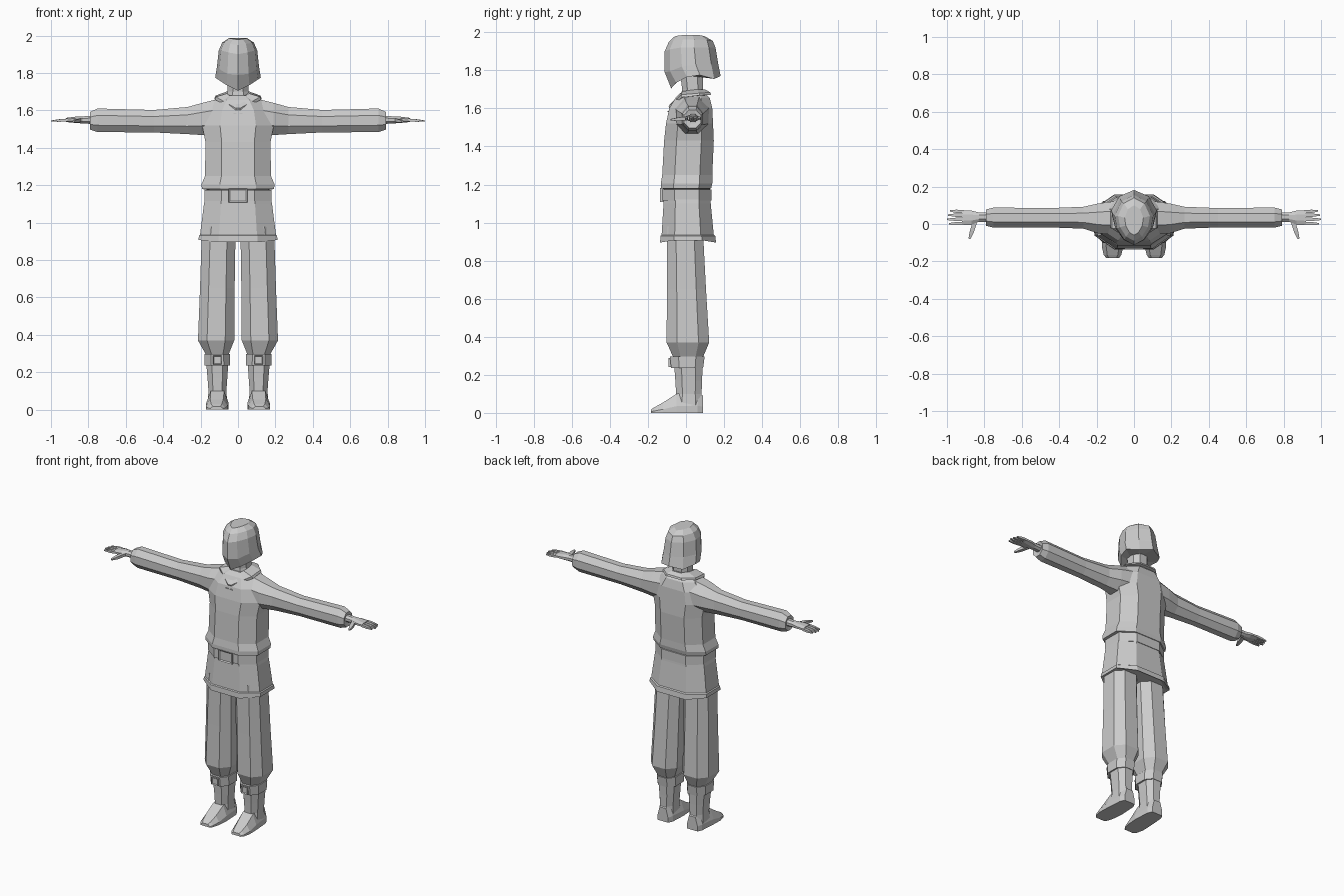
import bpy, bmesh
from mathutils import Vector

cloth = bpy.data.materials.new("plain grey")
cloth.diffuse_color = (0.6, 0.6, 0.6, 1)


def finish(name, bm):
    bmesh.ops.recalc_face_normals(bm, faces=bm.faces[:])
    me = bpy.data.meshes.new(name)
    bm.to_mesh(me)
    bm.free()
    me.materials.append(cloth)
    ob = bpy.data.objects.new(name, me)
    bpy.context.collection.objects.link(ob)
    return ob


def loft(name, rings):
    """Skin a list of equal-length point rings and cap both ends."""
    bm = bmesh.new()
    vs = [[bm.verts.new(p) for p in r] for r in rings]
    n = len(vs[0])
    for a, b in zip(vs, vs[1:]):
        for i in range(n):
            j = (i + 1) % n
            bm.faces.new((a[i], a[j], b[j], b[i]))
    bm.faces.new(vs[0])
    bm.faces.new(vs[-1])
    return finish(name, bm)


def oct_ring(z, x0, x1, y0, y1, lift=0.0):
    """Eight-sided level section; lift raises the sides over front and back."""
    cx, w = (x0 + x1) / 2, (x1 - x0) / 2
    a, b = y0 + (y1 - y0) * .25, y0 + (y1 - y0) * .75
    return [(cx - w * .5, y0, z), (cx + w * .5, y0, z),
            (x1, a, z + lift), (x1, b, z + lift),
            (cx + w * .5, y1, z), (cx - w * .5, y1, z),
            (x0, b, z + lift), (x0, a, z + lift)]


def body(name, rows):
    return loft(name, [oct_ring(z, -w, w, a, b) for z, w, a, b in rows])


def mirrored(ob):
    """Add the matching part on the other side."""
    m = ob.modifiers.new("mirror", 'MIRROR')
    m.use_axis[0] = True
    return ob


def buckle(name, cx, cz, hx, hz, y, rim):
    """Box with a sunken front face."""
    bm = bmesh.new()
    bmesh.ops.create_cube(bm, size=1)
    for v in bm.verts:
        v.co = Vector((cx + v.co.x * 2 * hx, y + .01 + v.co.y * .02, cz + v.co.z * 2 * hz))
    bm.normal_update()
    front = [f for f in bm.faces if f.normal.y < -.9]
    bmesh.ops.inset_region(bm, faces=front, thickness=rim, depth=0)
    for v in front[0].verts:
        v.co.y += .006
    return finish(name, bm)


# Tunic, belt and skirt
body("tunic", [(1.175, .165, -.11, .12), (1.18, .193, -.132, .132), (1.205, .195, -.132, .138),
               (1.25, .176, -.125, .138), (1.43, .174, -.115, .146), (1.52, .192, -.105, .142),
               (1.60, .17, -.088, .138), (1.655, .12, -.055, .125), (1.68, .075, -.03, .1)])
body("belt", [(1.115, .178, -.125, .133), (1.175, .178, -.125, .133)])
buckle("belt_buckle", 0, 1.145, .05, .037, -.136, .011)
loft("skirt", [oct_ring(1.185, -.165, .165, -.115, .125),
               oct_ring(1.10, -.182, .182, -.118, .13),
               oct_ring(.935, -.203, .203, -.128, .146),
               oct_ring(.93, -.209, .209, -.134, .154),
               oct_ring(.895, -.211, .211, -.136, .158, .012),
               oct_ring(.91, -.19, .19, -.118, .135)])

# Folded collar with an open V at the front
def collar_ring(pts):
    return pts + [(-x, y, z) for x, y, z in reversed(pts)]

loft("collar", [
    collar_ring([(.012, -.088, 1.602), (.125, -.02, 1.658), (.125, .07, 1.668), (.06, .132, 1.672)]),
    collar_ring([(.012, -.092, 1.612), (.118, -.025, 1.672), (.118, .07, 1.68), (.055, .128, 1.684)]),
    collar_ring([(.008, -.055, 1.645), (.06, -.02, 1.69), (.062, .06, 1.70), (.035, .1, 1.70)])])

# Neck and head with one pointed, hooded outline
body("neck", [(1.64, .066, -.028, .10), (1.70, .056, -.02, .09), (1.78, .055, -.03, .09)])


def head_ring(w, y0, y1, zs):
    d = y1 - y0
    half = [(0, y0), (.5 * w, y0 + .1 * d), (.88 * w, y0 + .32 * d),
            (w, y0 + .58 * d), (.65 * w, y0 + .87 * d), (0, y1)]
    pts = [(x, y, z) for (x, y), z in zip(half, zs)]
    return pts + [(-x, y, z) for x, y, z in pts[-2:0:-1]]


loft("head", [
    head_ring(.06, -.05, .09, [1.735, 1.75, 1.765, 1.77, 1.77, 1.775]),
    head_ring(.122, -.078, .182, [1.705, 1.735, 1.765, 1.775, 1.755, 1.77]),
    head_ring(.113, -.112, .17, [1.79, 1.795, 1.82, 1.83, 1.83, 1.83]),
    head_ring(.103, -.112, .155, [1.90, 1.91, 1.92, 1.92, 1.92, 1.92]),
    head_ring(.085, -.09, .14, [1.95, 1.955, 1.962, 1.962, 1.96, 1.955]),
    head_ring(.05, -.06, .10, [1.978, 1.982, 1.986, 1.986, 1.984, 1.978])])


# Sleeves and wrists
def arm_ring(x, y0, y1, z0, z1):
    cy, cz, ry, rz = (y0 + y1) / 2, (z0 + z1) / 2, (y1 - y0) / 2, (z1 - z0) / 2
    k = [(1, .42), (.42, 1), (-.42, 1), (-1, .42), (-1, -.42), (-.42, -1), (.42, -1), (1, -.42)]
    return [(x, cy + a * ry, cz + b * rz) for a, b in k]


mirrored(loft("sleeve", [arm_ring(*r) for r in [
    (.08, -.06, .125, 1.46, 1.668), (.19, -.05, .11, 1.468, 1.64), (.27, -.025, .092, 1.473, 1.618),
    (.45, -.018, .085, 1.482, 1.602), (.75, -.02, .088, 1.484, 1.61),
    (.79, -.01, .078, 1.497, 1.592), (.785, .01, .06, 1.52, 1.575)]]))
mirrored(loft("hand", [arm_ring(*r) for r in [
    (.77, .012, .062, 1.527, 1.572), (.83, .012, .062, 1.53, 1.568),
    (.87, -.004, .072, 1.533, 1.566), (.92, -.006, .074, 1.538, 1.56)]]))


def finger(name, a, b, r):
    """Tapered four-sided digit."""
    a, b = Vector(a), Vector(b)
    d = (b - a).normalized()
    side, up = d.cross(Vector((0, 0, 1))).normalized(), Vector((0, 0, 1))
    rings = []
    for t, s in ((0, 1), (.55, .95), (1, .45)):
        c = a.lerp(b, t)
        rings.append([c + (side * u + up * v) * r * s for u, v in ((1, .8), (-1, .8), (-1, -.8), (1, -.8))])
    return mirrored(loft(name, rings))


for i, (y, tip) in enumerate([(.003, .99), (.025, 1.0), (.046, .995), (.066, .985)]):
    finger("finger", (.91, y, 1.549), (tip, y + .002 * (i - 1), 1.543), .0088)
finger("thumb", (.85, .012, 1.548), (.88, -.08, 1.54), .012)


# Trousers, boot cuffs and boots
def leg(name, rows):
    return mirrored(loft(name, [oct_ring(*r) for r in rows]))


leg("trouser_leg", [(.98, .012, .185, -.10, .09), (.90, .014, .195, -.10, .092),
                    (.65, .018, .203, -.10, .105), (.37, .02, .214, -.102, .122),
                    (.295, .05, .172, -.068, .09)])
leg("boot_cuff", [(.235, .042, .178, -.078, .09), (.297, .042, .18, -.085, .098)])
mirrored(buckle("cuff_buckle", .11, .265, .023, .024, -.092, .007))
leg("boot_shaft", [(.25, .052, .17, -.062, .088), (.17, .057, .163, -.056, .084),
                   (.10, .062, .158, -.052, .082), (.04, .058, .162, -.06, .088)])


def foot_ring(y, x0, x1, top):
    m, w = (x0 + x1) / 2, (x1 - x0) / 2
    return [(x0, y, 0), (x1, y, 0), (x1, y, top * .35), (m + w * .6, y, top),
            (m - w * .6, y, top), (x0, y, top * .35)]


mirrored(loft("foot", [foot_ring(*r) for r in [
    (.09, .07, .148, .09), (.06, .056, .162, .11), (-.05, .05, .17, .10),
    (-.12, .056, .172, .055), (-.165, .068, .162, .03), (-.183, .08, .148, .018)]]))

# Small chest fastening
for s in (-1, 1):
    bm = bmesh.new()
    bmesh.ops.create_cube(bm, size=1)
    for v in bm.verts:
        v.co = Vector((s * .016 + v.co.x * .018, -.094 + v.co.y * .008, 1.583 + v.co.z * .006))
    finish("chest_clasp", bm)
